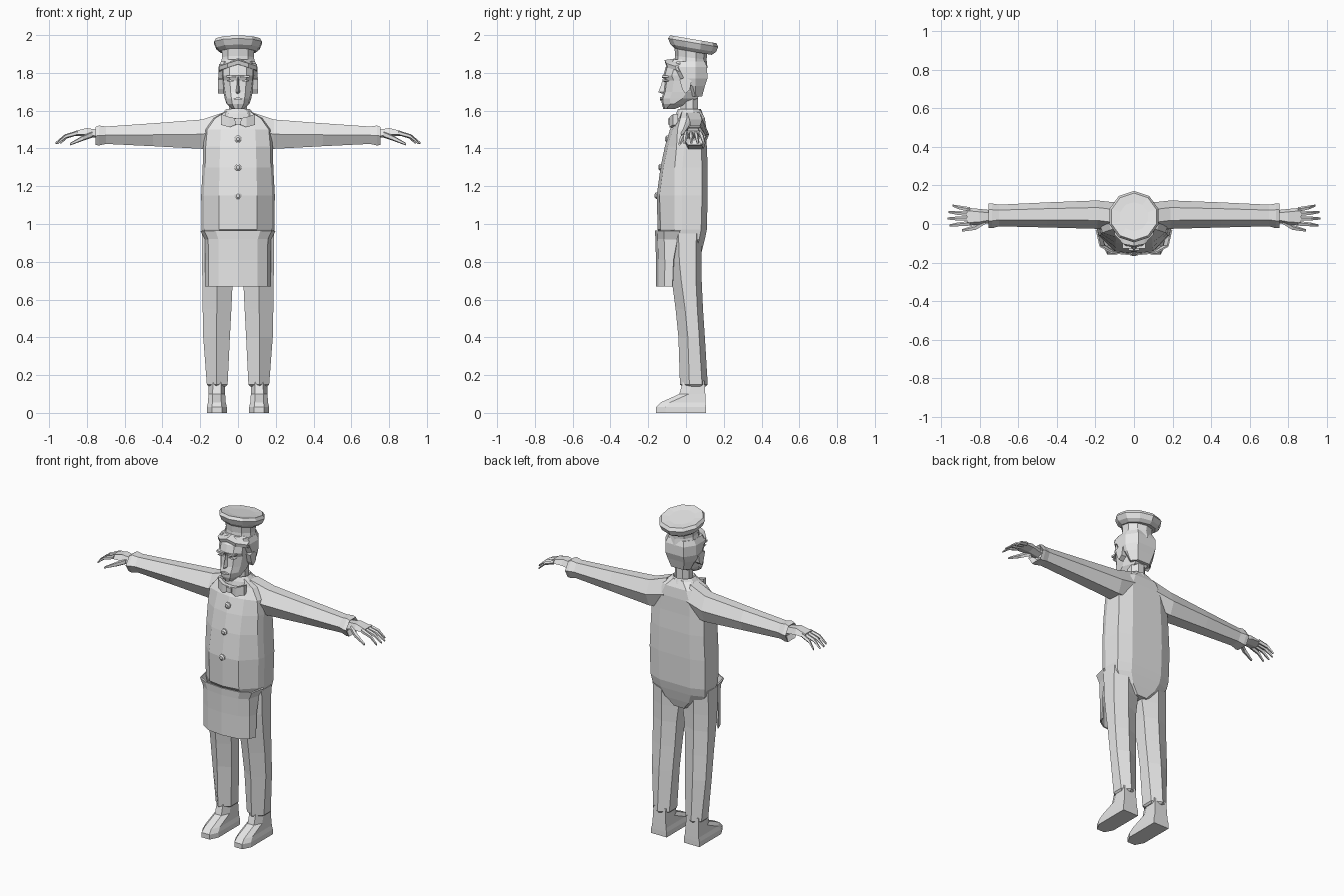
import bpy, bmesh, math
from mathutils import Vector

grey = bpy.data.materials.new("light_grey")
grey.diffuse_color = (0.8, 0.8, 0.8, 1)


def finish(name, bm):
    bmesh.ops.recalc_face_normals(bm, faces=bm.faces)
    me = bpy.data.meshes.new(name)
    bm.to_mesh(me)
    bm.free()
    me.materials.append(grey)
    ob = bpy.data.objects.new(name, me)
    bpy.context.collection.objects.link(ob)
    return ob


def loft(name, rings, closed=True):
    """Skin a list of equal-length point rings; closed ones get end caps."""
    bm = bmesh.new()
    rows = [[bm.verts.new(p) for p in r] for r in rings]
    n = len(rows[0])
    for a, b in zip(rows, rows[1:]):
        for i in range(n if closed else n - 1):
            j = (i + 1) % n
            bm.faces.new((a[i], a[j], b[j], b[i]))
    if closed:
        bm.faces.new(rows[0])
        bm.faces.new(rows[-1])
    return finish(name, bm)


def mirrored(half):
    """Full ring from a half outline that starts and ends on x = 0."""
    return half + [(-x, y, z) for x, y, z in half[-2:0:-1]]


def disc(cx, cy, z, rx, ry, n=10, slope=0.0):
    pts = []
    for i in range(n):
        a = 2 * math.pi * (i + 0.5) / n
        x, y = rx * math.cos(a), ry * math.sin(a)
        pts.append((cx + x, cy + y, z - slope * y))
    return pts


def tube(name, pts, sizes, n=5):
    """Tapered rod running mostly along x."""
    return loft(name, [[(p[0], p[1] + r * math.cos(2 * math.pi * i / n),
                         p[2] + r * math.sin(2 * math.pi * i / n)) for i in range(n)]
                       for p, r in zip(pts, sizes)])


def prism(name, outline, axis, lo, hi):
    """Extrude a 2D outline along one axis."""
    def put(p, v):
        p = list(p)
        p.insert(axis, v)
        return tuple(p)
    return loft(name, [[put(p, v) for p in outline] for v in (lo, hi)])


# coat body: z, half width, front y, front side y, back y
def coat_ring(z, w, yf, ys, yb):
    return mirrored([(0, yf, z), (w * .52, yf + .015, z), (w * .93, ys - .02, z),
                     (w, ys + .02, z), (w * .97, yb - .03, z), (w * .55, yb, z), (0, yb, z)])


loft("coat", [coat_ring(*r) for r in [
    (.81, .06, -.04, -.02, .07), (.86, .14, -.08, -.04, .085), (.92, .185, -.11, -.04, .1),
    (.97, .192, -.15, -.04, .11), (1.15, .195, -.155, -.04, .115),
    (1.30, .187, -.135, -.04, .115), (1.41, .184, -.112, -.03, .11),
    (1.50, .175, -.085, -.025, .108), (1.56, .13, -.05, -.01, .1), (1.60, .06, -.03, 0, .078)]])

# apron skirt hanging in front of the legs
rows = []
for z, y, w, ys in [(.67, -.155, .17, -.07), (.81, -.155, .17, -.065),
                    (.92, -.158, .172, -.045), (.965, -.16, .195, -.03)]:
    half = [(0, y, z), (w * .6, y + .012, z), (w * .9, y + .045, z), (w, ys, z)]
    rows.append([(-a, b, c) for a, b, c in half[:0:-1]] + half)
apron = loft("apron", rows, closed=False)
mod = apron.modifiers.new("thickness", 'SOLIDIFY')
mod.thickness, mod.offset = .008, 0

# coat buttons
for z, y in [(1.45, -.1), (1.30, -.135), (1.15, -.155)]:
    loft("button", [[(x, y + d, z + h) for x, h, _ in disc(0, 0, 0, r, r, 8)]
                    for d, r in [(.01, .019), (-.004, .019), (-.011, .01)]])

for s in (-1, 1):
    # trouser legs
    loft("trouser_leg", [[(s * xm, yf, z), (s * xo, yf + .05, z), (s * xo, yb - .03, z),
                          (s * xm, yb, z), (s * xi, yb - .03, z), (s * xi, yf + .04, z)]
                         for z, xi, xm, xo, yf, yb in [
        (.14, .065, .115, .155, -.02, .105), (.15, .055, .115, .165, -.032, .115),
        (.40, .043, .115, .184, -.04, .1), (.55, .035, .112, .187, -.055, .09),
        (.70, .028, .11, .189, -.075, .083), (.80, .015, .11, .19, -.085, .082),
        (.95, .01, .11, .19, -.09, .085)]])

    # shoes
    loft("shoe", [[(s * (.112 + d * w), y, z) for d, y in
                   [(-.5, yf), (.5, yf), (1, yf + .05), (1, yb), (-1, yb), (-1, yf + .05)]]
                  for z, w, yf, yb in [(0, .053, -.158, .105), (.03, .053, -.158, .105),
                                       (.055, .047, -.135, .104), (.1, .044, -.035, .102),
                                       (.17, .042, -.015, .098)]])

    # sleeves, folding inwards at the cuff
    loft("sleeve", [[(s * x, y0, (z0 + z1) / 2), (s * x, y0 * .7 + y1 * .3, z1),
                     (s * x, y0 * .25 + y1 * .75, z1), (s * x, y1, (z0 + z1) / 2),
                     (s * x, y0 * .2 + y1 * .8, z0), (s * x, y0 * .75 + y1 * .25, z0)]
                    for x, y0, y1, z0, z1 in [
        (.08, -.04, .11, 1.41, 1.59), (.19, -.025, .122, 1.398, 1.553),
        (.45, -.018, .112, 1.412, 1.533), (.70, -.012, .1, 1.424, 1.516),
        (.735, -.022, .106, 1.416, 1.521), (.755, -.022, .106, 1.418, 1.514),
        (.735, .005, .08, 1.445, 1.495)]])

    # hands with four fingers and a thumb
    loft("hand", [[(s * x, y0, z0 + .01), (s * x, y0 + .015, z1), (s * x, y1 - .015, z1),
                   (s * x, y1, z0 + .01), (s * x, (y0 + y1) / 2, z0)]
                  for x, y0, y1, z0, z1 in [(.72, .01, .07, 1.45, 1.495),
                                            (.80, -.004, .078, 1.465, 1.508),
                                            (.865, -.008, .084, 1.465, 1.492)]])
    for tip_x, tip_y, base_y in [(.955, -.008, .002), (.965, .028, .027),
                                 (.962, .062, .051), (.94, .095, .074)]:
        mid = ((.86 + tip_x) / 2 + .005, (base_y + tip_y) / 2, 1.464)
        tube("finger", [(s * .85, base_y, 1.482), (s * mid[0], mid[1], mid[2]),
                        (s * tip_x, tip_y, 1.428)], [.013, .011, .006])
    tube("thumb", [(s * .77, .015, 1.475), (s * .82, -.018, 1.455),
                   (s * .89, -.034, 1.422)], [.018, .015, .007])

    # ears, eyes and brows
    prism("ear", [(-.035, 1.765), (-.005, 1.775), (.03, 1.76), (.02, 1.71), (-.005, 1.69),
                  (-.02, 1.715)], 0, s * .075, s * .107)
    prism("brow", [(s * .012, 1.772), (s * .06, 1.776), (s * .06, 1.787),
                   (s * .012, 1.783)], 1, -.127, -.09)
    prism("eye", [(s * .018, 1.757), (s * .04, 1.752), (s * .058, 1.758),
                  (s * .04, 1.765)], 1, -.118, -.09)

    # bow lobes
    loft("bow_lobe", [[(s * x, y, z0), (s * x, y, z1), (s * x, y + .025, z1), (s * x, y + .025, z0)]
                      for x, y, z0, z1 in [(0, -.082, 1.53, 1.558), (.045, -.088, 1.512, 1.566),
                                           (.09, -.068, 1.525, 1.582)]])

# bow knot
prism("bow_knot", [(-.016, 1.528), (.016, 1.528), (.018, 1.558), (-.018, 1.558)], 1, -.094, -.05)

# neck and collar
loft("neck", [disc(0, .018, z, .052, .05, 8) for z in (1.54, 1.68)])
loft("collar", [disc(0, .018, z, rx, ry, 10) for z, rx, ry in
                [(1.55, .1, .078), (1.585, .088, .07), (1.61, .064, .06), (1.59, .052, .05)]])

# head: z, half width, front y, back y
loft("head", [mirrored([(0, yf, z), (w * .5, yf + .008, z), (w * .88, yf + .045, z),
                        (w, yf * .25 + yb * .75 - .03, z), (w * .6, yb, z), (0, yb, z + lift)])
              for z, w, yf, yb, lift in [
    (1.608, .032, -.12, -.06, .01), (1.635, .06, -.128, .0, .01), (1.665, .07, -.13, .06, 0),
    (1.70, .078, -.118, .085, 0), (1.76, .086, -.11, .1, 0), (1.785, .09, -.12, .105, 0),
    (1.83, .09, -.108, .1, 0), (1.87, .08, -.07, .09, 0)]])

# nose and mouth
loft("nose", [[(-w, -.09, z), (0, y, z), (w, -.09, z)] for z, w, y in
              [(1.688, .018, -.12), (1.698, .02, -.147), (1.735, .013, -.132), (1.785, .01, -.118)]])
prism("lips", [(-.028, 1.662), (0, 1.655), (.028, 1.662), (0, 1.672)], 1, -.137, -.11)

# hair around the back and sides, with a swept fringe
loft("hair", [mirrored([(0, .0, z), (w * .8, yf, z), (w, yf + .02, z), (w, .05, z),
                        (w * .6, yb, z), (0, yb, z)])
              for z, w, yf, yb in [(1.675, .07, .035, .085), (1.73, .094, .015, .1),
                                   (1.77, .104, -.03, .113), (1.83, .104, -.06, .112),
                                   (1.86, .09, -.05, .1)]])
loft("fringe", [[(x, -.03, z - .03), (x, y, z - .022), (x, y - .006, z), (x, -.03, z + .012)]
                for x, y, z in [(-.1, -.05, 1.835), (-.055, -.098, 1.85), (0, -.108, 1.868),
                                (.055, -.098, 1.85), (.1, -.05, 1.835)]])

# hat band and puffed crown, tilted backwards
loft("hat_band", [disc(0, .026, z, rx, ry, 10, .12) for z, rx, ry in
                  [(1.835, .1, .088), (1.88, .088, .083), (1.93, .092, .088)]])
loft("hat_crown", [disc(0, .038, z, r, r, 10, .17) for z, r in
                   [(1.912, .098), (1.93, .12), (1.96, .133), (1.978, .122), (1.974, .075)]])
